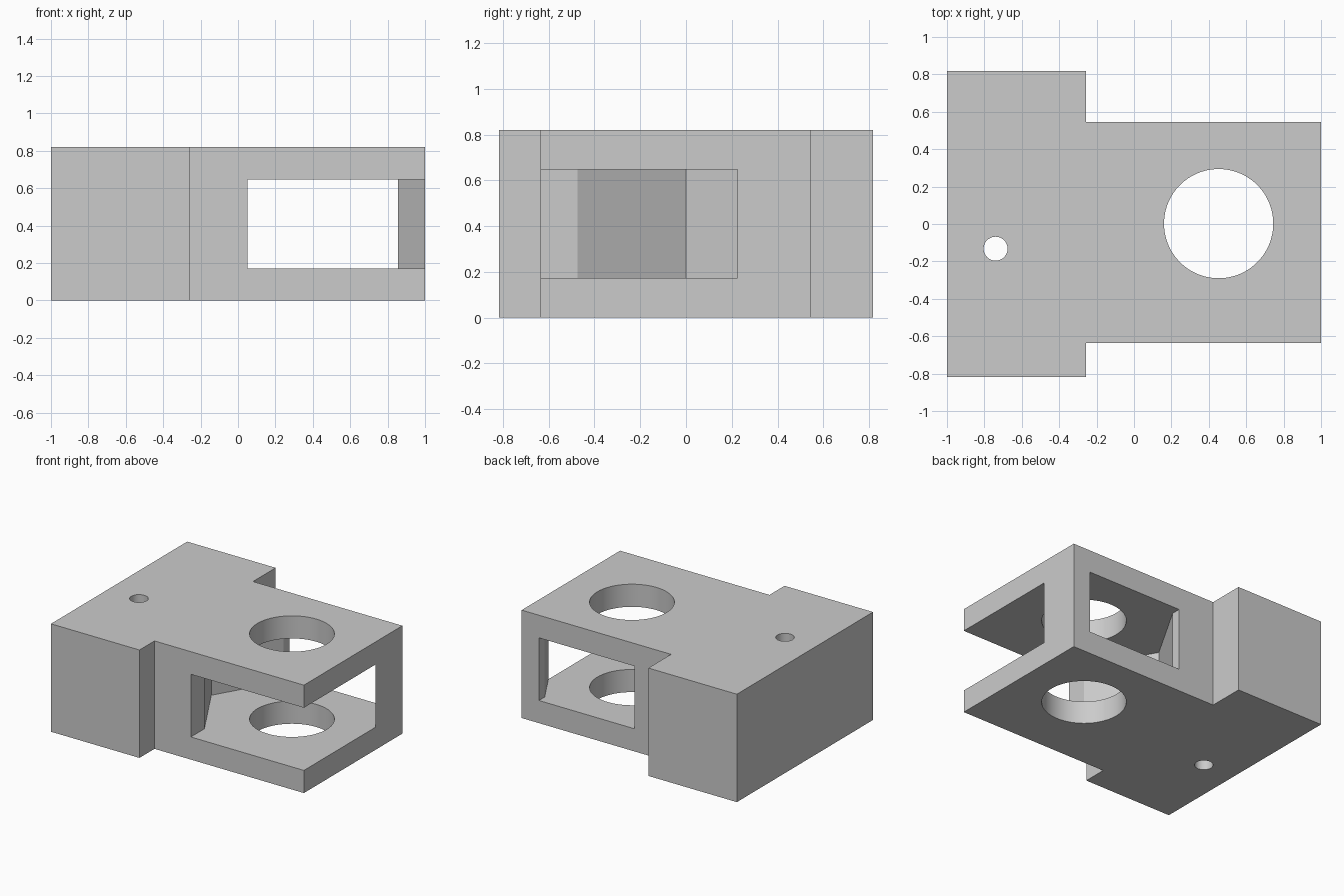
import bpy
import bmesh
import math

default = bpy.data.objects.get("Cube")
if default:
    bpy.data.objects.remove(default, do_unlink=True)

HEIGHT = 0.82
WIDE = 0.8175                    # half depth of the wide end
STEP = -0.256                    # where the wide end meets the body
FRONT, BACK = -0.637, 0.545      # sides of the narrow body
SLOT_LOW, SLOT_HIGH = 0.172, 0.648
HOLE_X = 0.4525                  # shared centre of large hole and cavity
HALF_W, HALF_TIP, SHOULDER = 0.4025, 0.677, 0.475

gray = bpy.data.materials.new("light gray")
gray.use_nodes = True
color = (0.6, 0.6, 0.6, 1)
gray.diffuse_color = color
gray.node_tree.nodes["Principled BSDF"].inputs["Base Color"].default_value = color


def prism(name, outline, low, high):
    """Extrude a plan outline between two heights."""
    bm = bmesh.new()
    face = bm.faces.new([bm.verts.new((x, y, low)) for x, y in outline])
    result = bmesh.ops.extrude_face_region(bm, geom=[face])
    top = [v for v in result["geom"] if isinstance(v, bmesh.types.BMVert)]
    bmesh.ops.translate(bm, verts=top, vec=(0, 0, high - low))
    bmesh.ops.recalc_face_normals(bm, faces=bm.faces)
    mesh = bpy.data.meshes.new(name)
    bm.to_mesh(mesh)
    bm.free()
    mesh.materials.append(gray)
    obj = bpy.data.objects.new(name, mesh)
    bpy.context.collection.objects.link(obj)
    return obj


def circle(x, y, radius, sides):
    return [(x + radius * math.cos(2 * math.pi * i / sides),
             y + radius * math.sin(2 * math.pi * i / sides)) for i in range(sides)]


# Stepped block
body = prism("bracket_body", [
    (-1, -WIDE), (STEP, -WIDE), (STEP, FRONT), (1, FRONT),
    (1, BACK), (STEP, BACK), (STEP, WIDE), (-1, WIDE)], 0, HEIGHT)

# Cavity: angled walls, open at front, back and right, leaving one rear post
left, right = HOLE_X - HALF_W, HOLE_X + HALF_W
cavity = prism("cavity_cutter", [
    (left, FRONT - 0.3), (left, -SHOULDER), (HOLE_X - HALF_TIP, 0),
    (left, SHOULDER), (left, BACK + 0.3), (right, BACK + 0.3),
    (right, SHOULDER), (HOLE_X + HALF_TIP, 0), (HOLE_X + HALF_TIP, FRONT - 0.3)],
    SLOT_LOW, SLOT_HIGH)

# Vertical through holes
large_hole = prism("large_hole_cutter", circle(HOLE_X, 0.002, 0.292, 96), -0.1, HEIGHT + 0.1)
small_hole = prism("small_hole_cutter", circle(-0.74, -0.132, 0.064, 48), -0.1, HEIGHT + 0.1)

# Cut the body, then drop the cutters
bpy.context.view_layer.objects.active = body
body.select_set(True)
for cutter in (cavity, large_hole, small_hole):
    mod = body.modifiers.new(cutter.name, 'BOOLEAN')
    mod.operation = 'DIFFERENCE'
    mod.solver = 'EXACT'
    mod.object = cutter
    cutter.hide_render = True
    bpy.ops.object.modifier_apply(modifier=mod.name)
    bpy.data.objects.remove(cutter, do_unlink=True)

bpy.ops.object.shade_smooth_by_angle(angle=math.radians(25))
